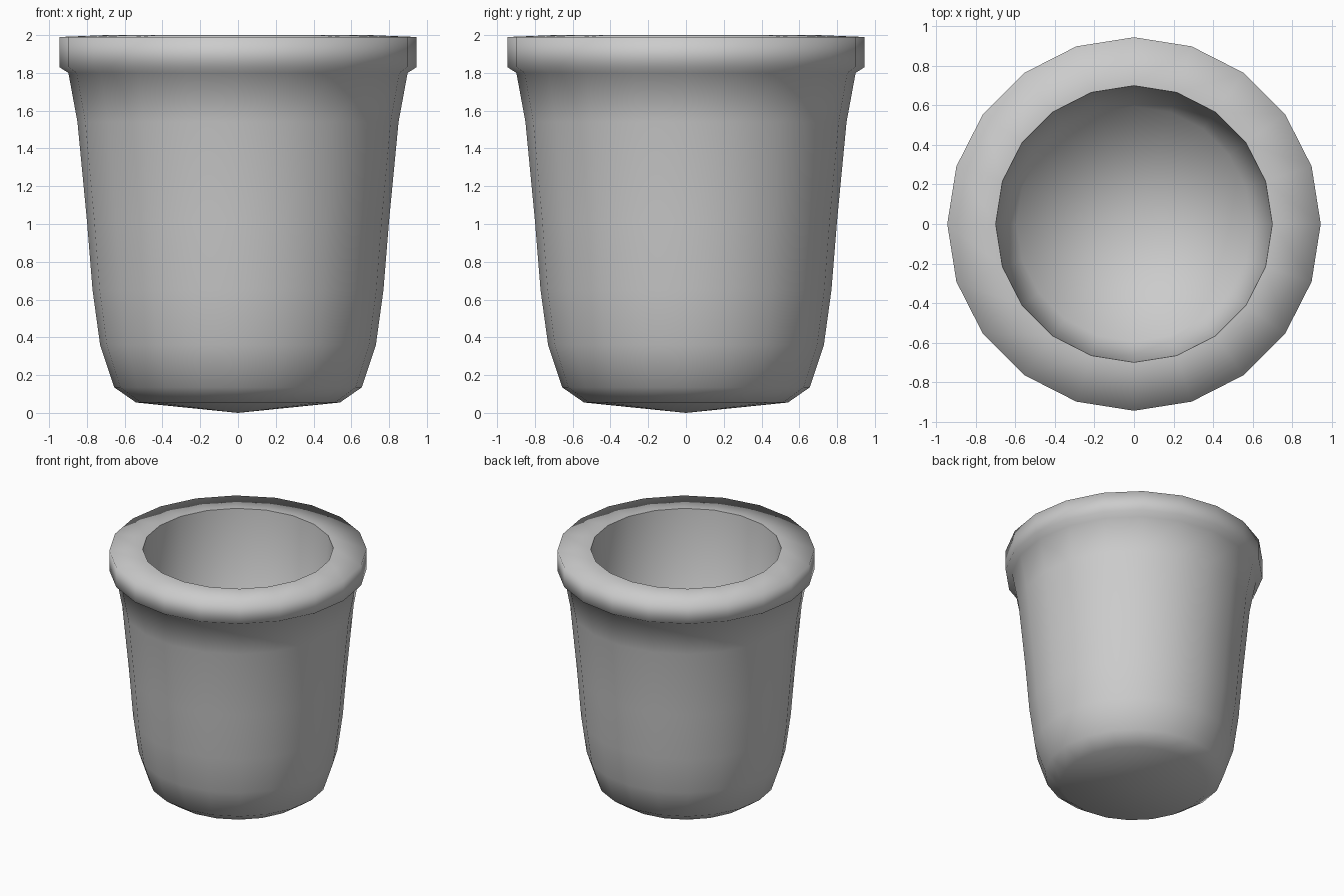
import bpy, bmesh, math

if "Cube" in bpy.data.objects:
    bpy.data.objects.remove(bpy.data.objects["Cube"])

SIDES = 20


def lathe(name, profile, sharp_rings):
    """Revolve (radius, z) points about z; the first and last points are on the axis."""
    bm = bmesh.new()
    rings = []
    for r, z in profile:
        if r == 0:
            rings.append([bm.verts.new((0, 0, z))] * SIDES)
        else:
            rings.append([bm.verts.new((r * math.cos(2 * math.pi * i / SIDES),
                                        r * math.sin(2 * math.pi * i / SIDES), z))
                          for i in range(SIDES)])
    for a, b in zip(rings, rings[1:]):
        for i in range(SIDES):
            j = (i + 1) % SIDES
            corners = list(dict.fromkeys((a[i], a[j], b[j], b[i])))
            bm.faces.new(corners).smooth = True
    # Hard edges around chosen rings
    for k in sharp_rings:
        for i in range(SIDES):
            bm.edges.get((rings[k][i], rings[k][(i + 1) % SIDES])).smooth = False
    bmesh.ops.recalc_face_normals(bm, faces=bm.faces)
    mesh = bpy.data.meshes.new(name)
    bm.to_mesh(mesh)
    bm.free()
    obj = bpy.data.objects.new(name, mesh)
    bpy.context.collection.objects.link(obj)
    return obj


# Outer wall with rounded foot, overhanging rim, then the hollow inside
outer = [(0, 0), (0.54, 0.055), (0.655, 0.135), (0.73, 0.36), (0.77, 0.65),
         (0.80, 1.02), (0.85, 1.54), (0.898, 1.80)]
rim = [(0.945, 1.83), (0.945, 1.99), (0.70, 2.0)]
inside = [(0.595, 0.25), (0, 0.20)]
lathe("flower_pot", outer + rim + inside, [len(outer) + len(rim) - 1])
